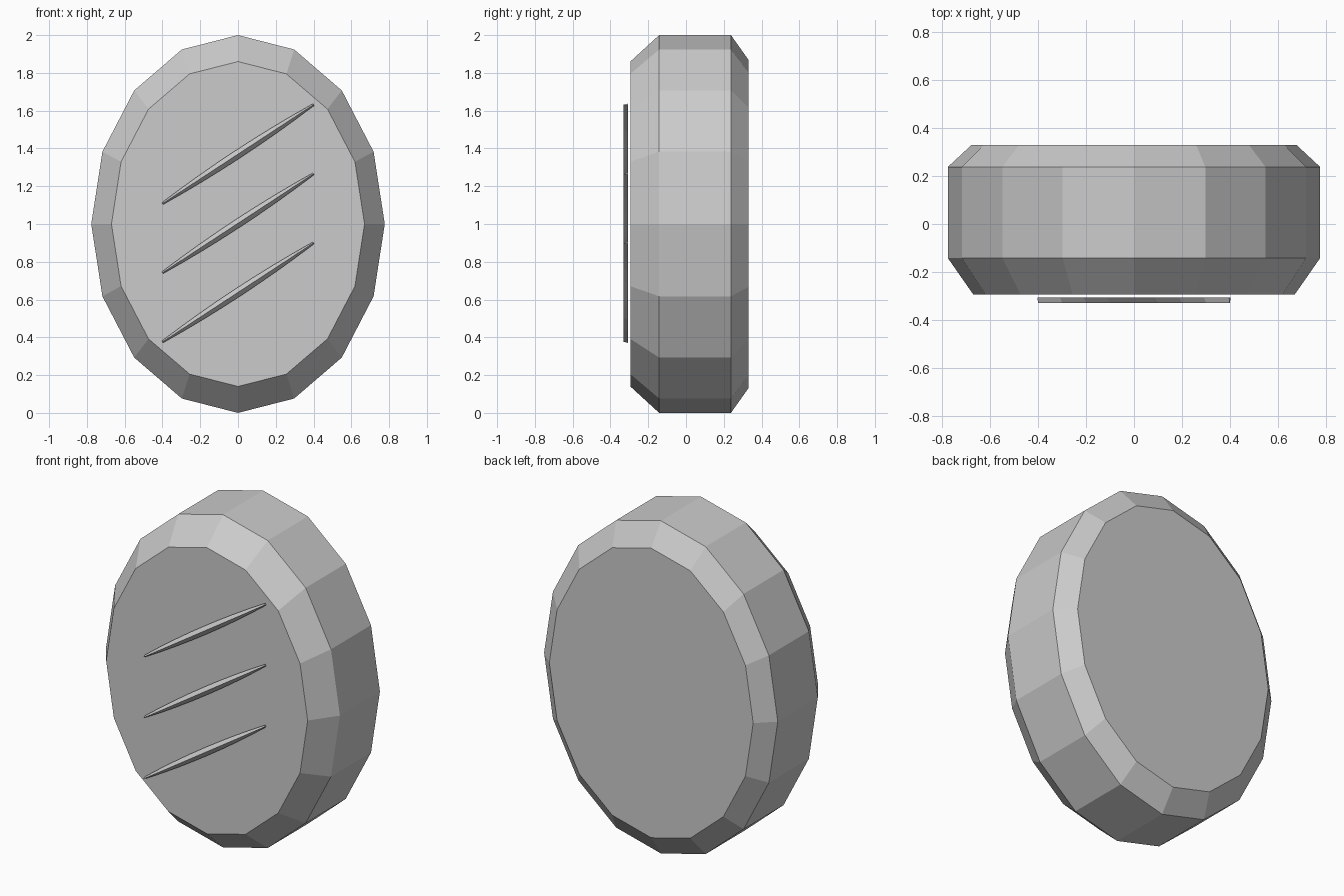
import bpy, bmesh
from math import sin, cos, pi
from mathutils import Vector

cube = bpy.data.objects.get("Cube")
if cube:
    bpy.data.objects.remove(cube, do_unlink=True)

GREY = (0.6, 0.6, 0.6, 1)
grey = bpy.data.materials.new("plain_grey")
grey.use_nodes = True
grey.diffuse_color = GREY
grey.node_tree.nodes["Principled BSDF"].inputs["Base Color"].default_value = GREY


def loft(name, rings):
    """Skin a list of closed rings, cap both ends and link the object."""
    bm = bmesh.new()
    loops = [[bm.verts.new(p) for p in ring] for ring in rings]
    n = len(loops[0])
    for a, b in zip(loops, loops[1:]):
        for i in range(n):
            j = (i + 1) % n
            bm.faces.new((a[i], a[j], b[j], b[i]))
    bm.faces.new(loops[0])
    bm.faces.new(loops[-1])
    bmesh.ops.recalc_face_normals(bm, faces=bm.faces)
    mesh = bpy.data.meshes.new(name)
    bm.to_mesh(mesh)
    bm.free()
    mesh.materials.append(grey)
    obj = bpy.data.objects.new(name, mesh)
    bpy.context.collection.objects.link(obj)
    return obj


def oval(y, rx, rz, sides=16):
    return [(rx * cos(2 * pi * i / sides), y, 1 + rz * sin(2 * pi * i / sides))
            for i in range(sides)]


# Oval body with chamfered front and back rims
loft("oval_body", [
    oval(-0.295, 0.67, 0.86),
    oval(-0.142, 0.777, 1.0),
    oval(0.238, 0.777, 1.0),
    oval(0.33, 0.678, 0.87),
])

# Three slanted tapered ridges just in front of the face
along = Vector((0.4, 0, 0.262))
across = Vector((-along.z, 0, along.x)).normalized()
STEPS = 8


def ridge(name, z):
    rings = []
    for k in range(STEPS + 1):
        t = 2 * k / STEPS - 1
        half = 0.006 + 0.017 * (1 - t * t)
        mid = Vector((0, 0, z)) + along * t
        rings.append([mid + across * half + Vector((0, -0.307, 0)),
                      mid + Vector((0, -0.33, 0)),
                      mid - across * half + Vector((0, -0.307, 0))])
    loft(name, rings)


for label, z in (("upper", 1.37), ("middle", 1.004), ("lower", 0.638)):
    ridge(label + "_ridge", z)
